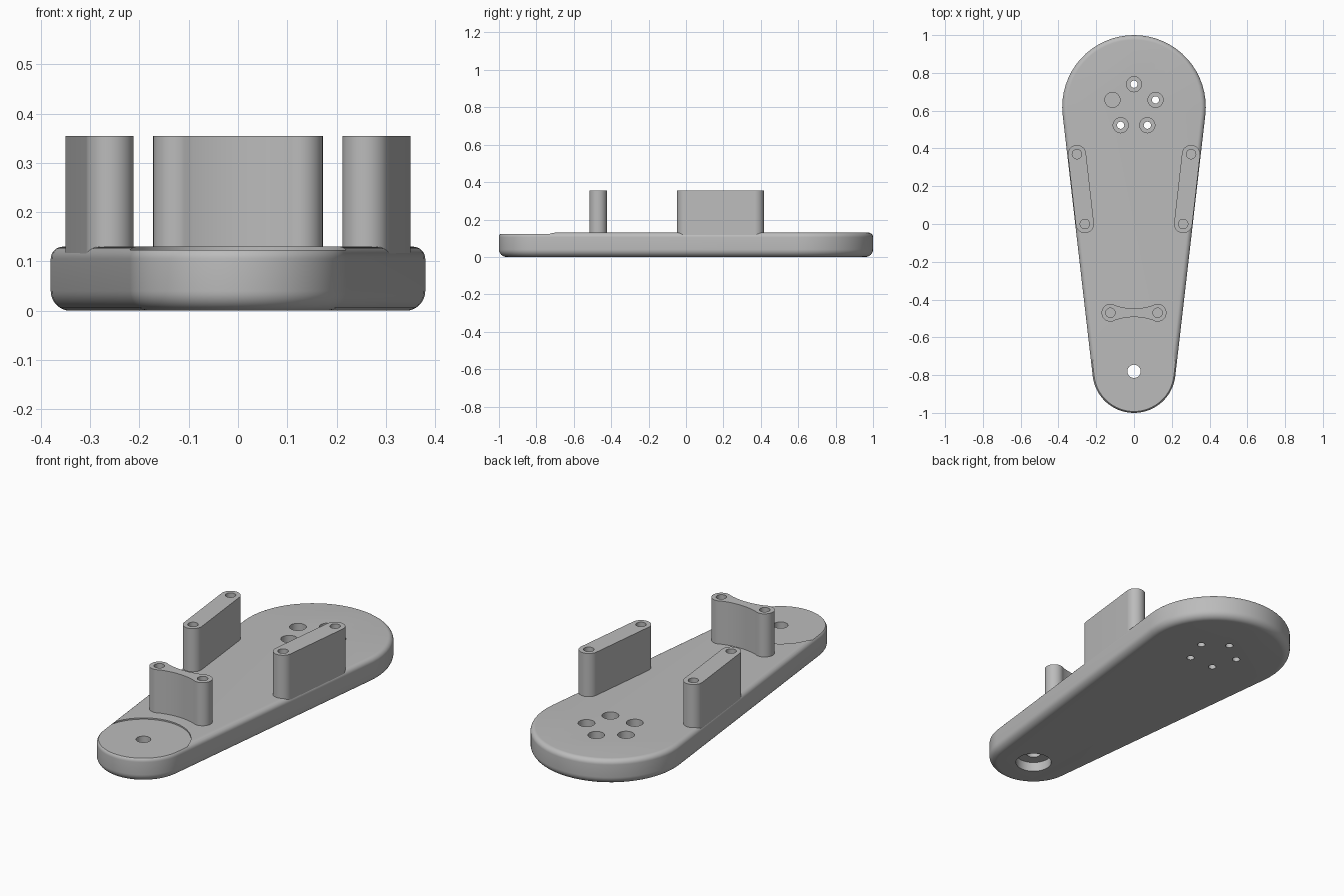
import bpy, bmesh, math
from math import sin, cos, pi

cube = bpy.data.objects.get("Cube")
if cube:
    bpy.data.objects.remove(cube, do_unlink=True)

grey = bpy.data.materials.new("plain_grey")
grey.use_nodes = True
colour = (0.5, 0.5, 0.5, 1)
grey.diffuse_color = colour
grey.node_tree.nodes["Principled BSDF"].inputs["Base Color"].default_value = colour

HEIGHT, TOP = 0.13, 0.355
BIG, SMALL = (0, 0.62), (0, -0.78)
BIG_R, SMALL_R = 0.38, 0.22


def arc(c, r, a, b, n=24):
    return [(c[0] + r * cos(a + (b - a) * i / n), c[1] + r * sin(a + (b - a) * i / n))
            for i in range(n + 1)]


def hull(c1, r1, c2, r2, n=32):
    """Outline of two circles joined by their outer tangents."""
    dx, dy = c2[0] - c1[0], c2[1] - c1[1]
    d = math.atan2(dy, dx)
    t = math.acos((r1 - r2) / math.hypot(dx, dy))
    return arc(c2, r2, d - t, d + t, n) + arc(c1, r1, d + t, d + 2 * pi - t, n)


def loft(name, layers):
    """Capped solid through (outline, z) layers with matching point counts."""
    bm = bmesh.new()
    rings = [[bm.verts.new((x, y, z)) for x, y in pts] for pts, z in layers]
    for low, high in zip(rings, rings[1:]):
        for i in range(len(low)):
            j = (i + 1) % len(low)
            bm.faces.new((low[i], low[j], high[j], high[i]))
    bm.faces.new(rings[0][::-1])
    bm.faces.new(rings[-1])
    mesh = bpy.data.meshes.new(name)
    bm.to_mesh(mesh)
    bm.free()
    mesh.materials.append(grey)
    obj = bpy.data.objects.new(name, mesh)
    bpy.context.collection.objects.link(obj)
    return obj


def drill(obj, c, r, z0, z1):
    """Cut a round hole and remove the cutter."""
    ring = arc(c, r, 0, 2 * pi, 48)[:-1]
    cutter = loft("cutter", [(ring, z0), (ring, z1)])
    cutter.hide_render = True
    mod = obj.modifiers.new("hole", "BOOLEAN")
    mod.operation, mod.solver, mod.object = "DIFFERENCE", "EXACT", cutter
    bpy.context.view_layer.update()
    result = obj.evaluated_get(bpy.context.evaluated_depsgraph_get())
    mesh = bpy.data.meshes.new_from_object(result)
    obj.modifiers.clear()
    obj.data = mesh
    bpy.data.objects.remove(cutter, do_unlink=True)


def finish(obj):
    bpy.ops.object.select_all(action="DESELECT")
    obj.select_set(True)
    bpy.context.view_layer.objects.active = obj
    bpy.ops.object.shade_smooth_by_angle(angle=math.radians(30))


# Tapered base with rounded lower and upper rims
profile = []
for r, z, a, b in ((0.04, 0.04, -pi / 2, 0), (0.025, HEIGHT - 0.025, 0, pi / 2)):
    for i in range(9):
        t = a + (b - a) * i / 8
        profile.append((r - r * cos(t), z + r * sin(t)))
base = loft("base", [(hull(BIG, BIG_R - inset, SMALL, SMALL_R - inset), z)
                     for inset, z in profile])

# Shallow round seat, pivot hole and underside pocket at the narrow end
drill(base, SMALL, 0.225, 0.123, 0.2)
drill(base, SMALL, 0.035, -0.1, 0.2)
drill(base, SMALL, 0.088, -0.1, 0.05)

# Ring of five counterbored holes at the wide end
for k in range(5):
    a = pi / 2 + k * 2 * pi / 5
    c = (BIG[0] + 0.12 * cos(a), BIG[1] + 0.12 * sin(a))
    drill(base, c, 0.019, -0.1, 0.2)
    drill(base, c, 0.04, 0.06, 0.2)
finish(base)

# Side posts, flush with the sloping edges of the base
for side, name in ((1, "left_post"), (-1, "right_post")):
    ends = [(side * 0.302, 0.37), (side * 0.26, 0)]
    outline = hull(ends[0], 0.048, ends[1], 0.048)
    post = loft(name, [(outline, HEIGHT - 0.025), (outline, TOP)])
    for c in ends:
        drill(post, c, 0.025, TOP - 0.15, TOP + 0.1)
    finish(post)

# Front post: two round ends joined by a waisted web
half, end_r, waist, mid_y = 0.125, 0.047, 0.023, -0.47
gap = end_r - waist
h = (half ** 2 - gap ** 2) / (2 * gap) + waist
a = math.atan2(h, -half)
part = arc((half, 0), end_r, -a, a) + arc((0, h), h - waist, a - pi, -a)[1:-1]
outline = [(x, y + mid_y) for x, y in part + [(-x, -y) for x, y in part]]
front_post = loft("front_post", [(outline, HEIGHT - 0.025), (outline, TOP)])
for side in (1, -1):
    drill(front_post, (side * half, mid_y), 0.025, TOP - 0.15, TOP + 0.1)
finish(front_post)
